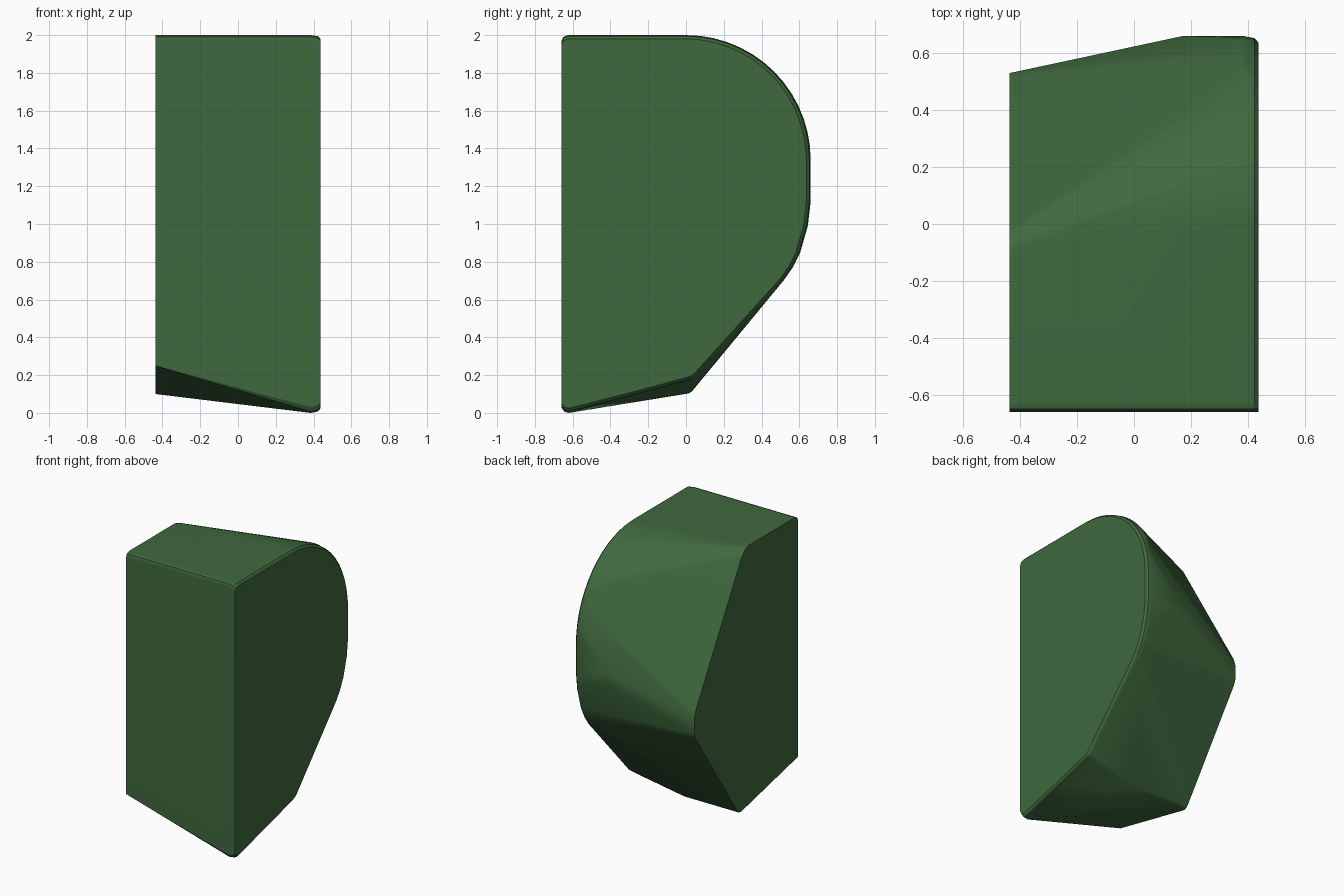
import bpy, bmesh, math

if "Cube" in bpy.data.objects:
    bpy.data.objects.remove(bpy.data.objects["Cube"])

# Rounded front-top corner shared by both side profiles (y, z)
front_top = [(-0.66, 1.965), (-0.65, 1.99), (-0.625, 2.0)]


def arc(cy, cz, r, a0, a1, n):
    """Points on a circle in the y-z plane, angles in degrees."""
    return [(cy + r * math.cos(math.radians(a0 + (a1 - a0) * i / n)),
             cz + r * math.sin(math.radians(a0 + (a1 - a0) * i / n))) for i in range(n + 1)]


# Right side: D-shaped outline with a sloping lower back
right = front_top + arc(0.0, 1.34, 0.66, 90, 0, 14)
right += [(0.66, 1.12), (0.645, 0.99), (0.605, 0.85), (0.565, 0.77), (0.52, 0.705)]
right += [(0.05, 0.19), (0.03, 0.175), (0.0, 0.165), (-0.3, 0.085)]
right += [(-0.62, 0.0), (-0.645, 0.007), (-0.66, 0.03)]

# Left side: smaller angular outline
left = front_top + [(-0.1, 2.0), (-0.05, 1.985), (-0.01, 1.94), (0.515, 1.03), (0.53, 0.98),
                    (0.53, 0.87), (0.515, 0.83), (0.035, 0.118), (0.02, 0.105),
                    (-0.005, 0.1), (-0.3, 0.17), (-0.66, 0.25)]

# Outline plus two slightly smaller copies that round the right-hand rim
points = [(-0.4375, y, z) for y, z in left]
for x, inset in ((0.385, 0.0), (0.423, 0.006), (0.4375, 0.02)):
    for y, z in right:
        y = y if y < -0.6 else y - inset * (y + 0.1) / 0.66
        points.append((x, y, z + inset * (1.1 - z) / 0.9))

# Shoulder on the back and ridge under the base
points += [(0.17, 0.66, 1.2), (0.17, 0.66, 1.12), (0.0, 0.02, 0.105)]

# Wrap everything in one convex skin
bm = bmesh.new()
for p in points:
    bm.verts.new(p)
hull = bmesh.ops.convex_hull(bm, input=bm.verts)
bmesh.ops.delete(bm, geom=[v for v in bm.verts if not v.link_faces], context='VERTS')
bmesh.ops.dissolve_limit(bm, angle_limit=math.radians(1), verts=bm.verts, edges=bm.edges)
bmesh.ops.recalc_face_normals(bm, faces=bm.faces)
mesh = bpy.data.meshes.new("wedge_block")
bm.to_mesh(mesh)
bm.free()
block = bpy.data.objects.new("wedge_block", mesh)
bpy.context.collection.objects.link(block)

# Green material
green = bpy.data.materials.new("dark_green")
green.diffuse_color = (0.05, 0.14, 0.048, 1)
green.use_nodes = True
green.node_tree.nodes["Principled BSDF"].inputs["Base Color"].default_value = green.diffuse_color
mesh.materials.append(green)

# Smooth shading with crisp edges
bpy.context.view_layer.objects.active = block
block.select_set(True)
bpy.ops.object.shade_smooth_by_angle(angle=math.radians(30))
weighted = block.modifiers.new("even_normals", 'WEIGHTED_NORMAL')
weighted.keep_sharp = True
